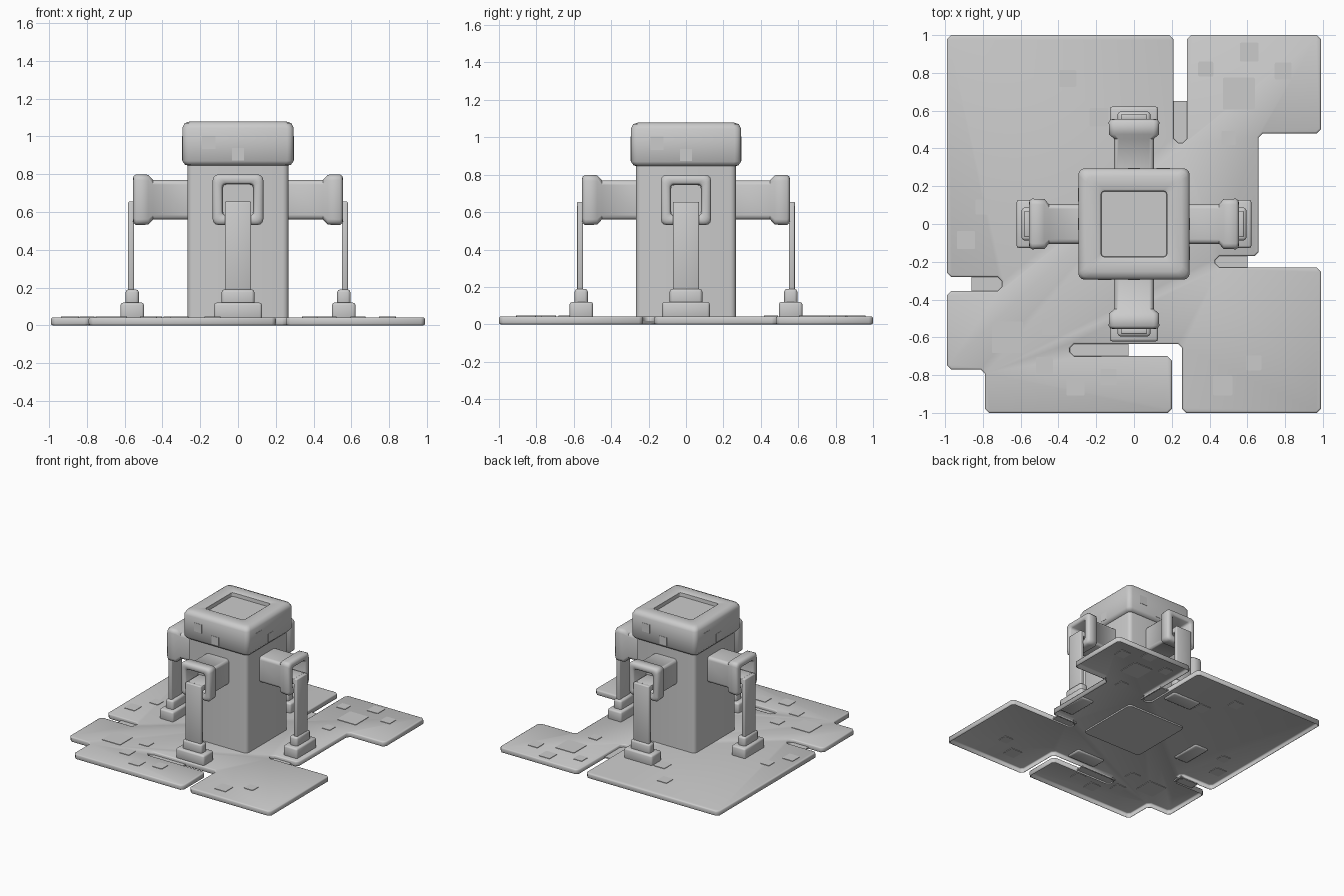
import bpy, bmesh, math
from mathutils import Matrix, Vector

if "Cube" in bpy.data.objects:
    bpy.data.objects.remove(bpy.data.objects["Cube"])

stone = bpy.data.materials.new("light grey stone")
stone.diffuse_color = (0.6, 0.6, 0.6, 1)
stone.use_nodes = True
stone.node_tree.nodes["Principled BSDF"].inputs["Base Color"].default_value = stone.diffuse_color


def finish(name, bm, matrix=None):
    if matrix:
        bm.transform(matrix)
    bmesh.ops.recalc_face_normals(bm, faces=bm.faces)
    me = bpy.data.meshes.new(name)
    bm.to_mesh(me)
    bm.free()
    me.materials.append(stone)
    me.shade_smooth()
    me.set_sharp_from_angle(angle=math.radians(50))
    ob = bpy.data.objects.new(name, me)
    bpy.context.collection.objects.link(ob)
    return ob


def box(name, lo, hi, bevel=0.0, matrix=None, segments=2):
    bm = bmesh.new()
    bmesh.ops.create_cube(bm, size=1)
    lo, hi = Vector(lo), Vector(hi)
    for v in bm.verts:
        v.co = Vector([(lo[i] + hi[i]) / 2 + v.co[i] * (hi[i] - lo[i]) for i in range(3)])
    if bevel:
        bmesh.ops.bevel(bm, geom=bm.edges[:], offset=bevel, segments=segments,
                        profile=0.5, affect='EDGES')
    return finish(name, bm, matrix)


def square_loft(name, sections, cap_start=True, matrix=None):
    """Rounded-square rings stacked along z; each section is (z, half width, corner radius)."""
    bm = bmesh.new()
    rings = []
    for z, w, r in sections:
        ring = []
        for q in range(4):
            base = math.radians(45 + 90 * q)
            cx = math.copysign(w - r, math.cos(base))
            cy = math.copysign(w - r, math.sin(base))
            for s in range(4):
                a = math.radians(90 * q + 30 * s)
                ring.append(bm.verts.new((cx + r * math.cos(a), cy + r * math.sin(a), z)))
        rings.append(ring)
    n = len(rings[0])
    for a, b in zip(rings, rings[1:]):
        for i in range(n):
            bm.faces.new((a[i], a[(i + 1) % n], b[(i + 1) % n], b[i]))
    if cap_start:
        bm.faces.new(rings[0])
    bm.faces.new(rings[-1])
    return finish(name, bm, matrix)


# Paved base: one slab with narrow cuts running in from each side, hollow below
TOP = 0.042
outline = [(-.99, 1), (.21, 1), (.21, .43), (.28, .43), (.28, 1), (.99, 1), (.99, .48),
           (.66, .48), (.66, -.17), (.43, -.17), (.43, -.23), (.99, -.23), (.99, -1),
           (.255, -1), (.255, -.635), (-.34, -.635), (-.34, -.70), (.2, -.70), (.2, -1),
           (-.79, -1), (-.79, -.77), (-.99, -.77), (-.99, -.355), (-.70, -.355),
           (-.70, -.28), (-.99, -.28)]
bm = bmesh.new()
face = bm.faces.new([bm.verts.new((x, y, 0)) for x, y in outline])
ext = bmesh.ops.extrude_face_region(bm, geom=[face])
for g in ext['geom']:
    if isinstance(g, bmesh.types.BMVert):
        g.co.z = TOP
bmesh.ops.recalc_face_normals(bm, faces=bm.faces)
upright = [e for e in bm.edges if abs(e.verts[0].co.z - e.verts[1].co.z) > 0.01]
bmesh.ops.bevel(bm, geom=upright, offset=0.022, segments=1, profile=0.5, affect='EDGES')
rim = [e for e in bm.edges if abs(e.verts[0].co.z - e.verts[1].co.z) < 0.001]
bmesh.ops.bevel(bm, geom=rim, offset=0.009, segments=2, profile=0.5, affect='EDGES')
under = [f for f in bm.faces if all(v.co.z < 0.001 for v in f.verts) and len(f.verts) > 8]
# Normals are fixed in finish(); the underside is left open
bmesh.ops.delete(bm, geom=under, context='FACES_ONLY')
finish("paved_base", bm)

# Low floors closing the inner end of each cut
for i, (x0, x1, y0, y1) in enumerate([(-.86, -.69, -.36, -.275), (.42, .60, -.235, -.165),
                                      (.205, .285, .42, .65), (-.35, -.03, -.705, -.63)]):
    box(f"channel_floor_{i}", (x0, y0, .008), (x1, y1, .018))

# Small flat paving stones
stones = [(-.35, .77, .045), (-.185, .565, .05), (.38, .82, .04), (.61, .91, .05),
          (.79, .81, .045), (.555, .69, .085), (.5, .455, .038), (-.80, .09, .04),
          (-.89, -.085, .048), (-.67, -.60, .083), (-.445, -.545, .043), (-.475, -.75, .045),
          (-.31, -.86, .048), (-.135, -.81, .043), (.635, -.735, .04), (.47, -.855, .052)]
for i, (x, y, h) in enumerate(stones):
    square_loft(f"paving_stone_{i}", [(TOP - .004, h, .008), (TOP + .004, h, .008)],
                matrix=Matrix.Translation((x, y, 0)))

# Central pillar and its hollowed cap
square_loft("pillar", [(.03, .267, .03), (.86, .267, .03)])
square_loft("pillar_cap", [(.845, .262, .02), (.85, .28, .03), (.87, .295, .035),
                           (1.045, .295, .035), (1.07, .282, .035), (1.08, .252, .03),
                           (1.08, .185, .02), (1.074, .174, .015), (1.045, .172, .015)])

# Four spouts, each with falling sheet and stepped foot; built facing the front, then turned
for k, side in enumerate(("front", "right", "back", "left")):
    turn = Matrix.Rotation(math.radians(90 * k), 4, 'Z')
    lay = turn @ Matrix.Translation((0, 0, .665)) @ Matrix.Rotation(math.radians(90), 4, 'X')
    square_loft(f"{side}_spout", [(.25, .105, .025), (.45, .105, .025), (.475, .132, .03),
                                  (.54, .134, .03), (.552, .125, .03), (.556, .112, .025),
                                  (.556, .092, .022), (.545, .083, .02), (.40, .08, .02)],
                matrix=lay)
    box(f"{side}_spout_flow", (-.07, -.56, .61), (.07, -.40, .653), .004, turn)
    box(f"{side}_falling_sheet", (-.07, -.582, .15), (.07, -.55, .655), .006, turn)
    box(f"{side}_foot_lower", (-.127, -.622, .03), (.127, -.497, .12), .013, turn)
    box(f"{side}_foot_upper", (-.087, -.595, .10), (.087, -.525, .19), .015, turn)
    # Flush square blocks on the cap
    for j, (x, z, h) in enumerate([(0, .905, .033), (-.155, .968, .035)]):
        box(f"{side}_cap_block_{j}", (x - h, -.297, z - h), (x + h, -.291, z + h), 0, turn)
